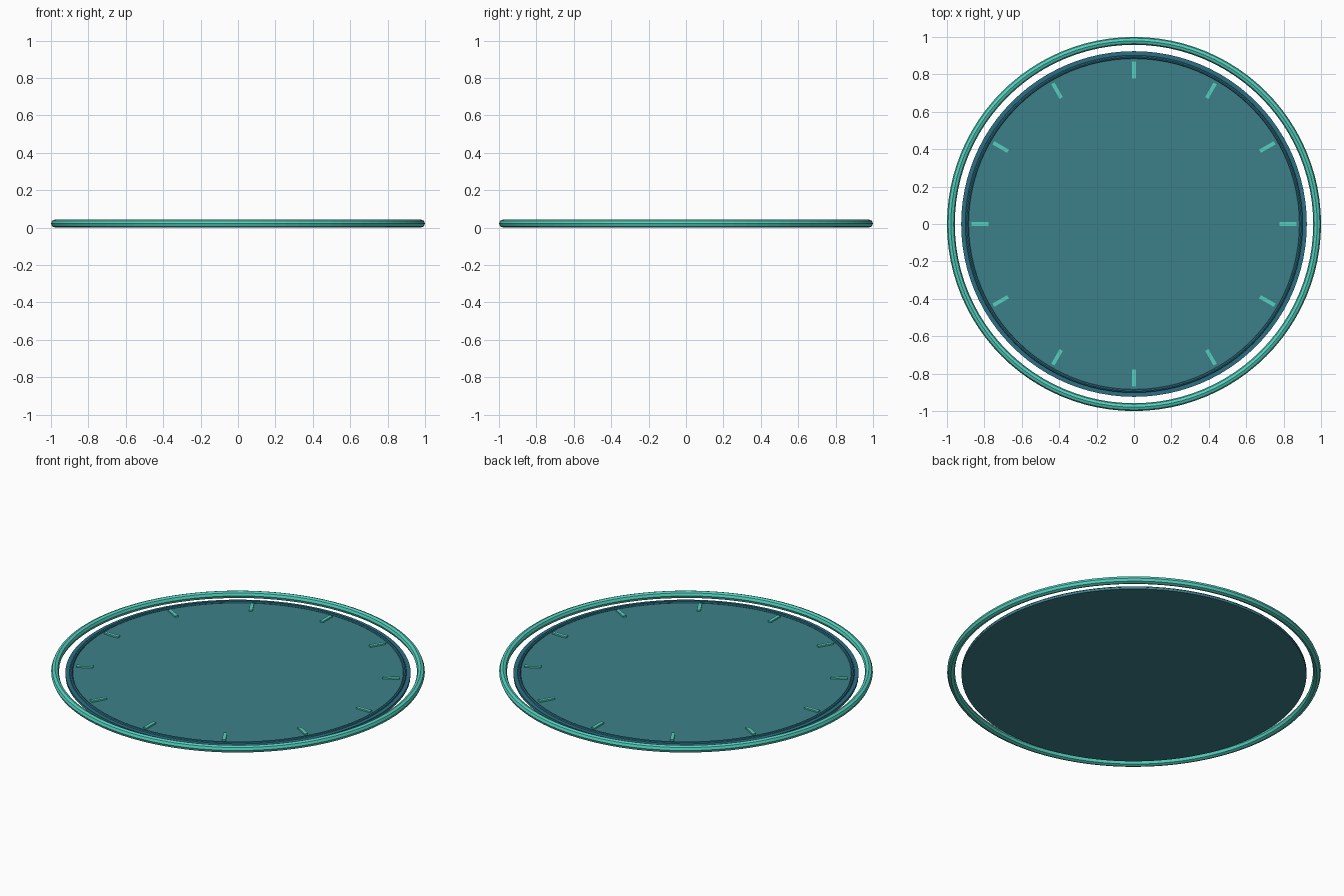
import bpy, bmesh, math
from mathutils import Matrix

if "Cube" in bpy.data.objects:
    bpy.data.objects.remove(bpy.data.objects["Cube"])


def mat(name, rgb):
    m = bpy.data.materials.new(name)
    lin = [((c / 255 + 0.055) / 1.055) ** 2.4 for c in rgb]
    m.diffuse_color = (*lin, 1)
    m.use_nodes = True
    m.node_tree.nodes["Principled BSDF"].inputs["Base Color"].default_value = m.diffuse_color
    return m


MINT = mat("mint", (84, 208, 190))
TEAL = mat("teal", (60, 128, 136))
BLUE = mat("deep_blue_teal", (44, 112, 132))


def lathe(name, profile, material, steps=96):
    """Revolve a closed (radius, z) profile about the z axis."""
    bm = bmesh.new()
    rings = []
    for i in range(steps):
        a = 2 * math.pi * i / steps
        rings.append([bm.verts.new((r * math.cos(a), r * math.sin(a), z)) for r, z in profile])
    n = len(profile)
    for i in range(steps):
        p, q = rings[i], rings[(i + 1) % steps]
        for j in range(n):
            k = (j + 1) % n
            bm.faces.new((p[j], q[j], q[k], p[k]))
    finish(name, bm, material)


def finish(name, bm, material):
    bmesh.ops.recalc_face_normals(bm, faces=bm.faces)
    me = bpy.data.meshes.new(name)
    bm.to_mesh(me)
    bm.free()
    me.materials.append(material)
    ob = bpy.data.objects.new(name, me)
    bpy.context.collection.objects.link(ob)


def circle(radius, z, r, n=8):
    return [(radius + r * math.cos(2 * math.pi * i / n), z + r * math.sin(2 * math.pi * i / n))
            for i in range(n)]


# Floating outer ring
lathe("outer_ring", circle(0.979, 0.022, 0.021), MINT)

# Round dial plate
bm = bmesh.new()
bmesh.ops.create_cone(bm, cap_ends=True, segments=96, radius1=0.923, radius2=0.923, depth=0.015,
                      matrix=Matrix.Translation((0, 0, 0.0075)))
finish("dial_plate", bm, TEAL)

# Border band and thin raised bead
lathe("border_band", [(0.90, 0.012), (0.924, 0.012), (0.924, 0.016), (0.90, 0.016)], BLUE)
lathe("border_bead", circle(0.893, 0.016, 0.009), BLUE)

# Twelve hour marks
bm = bmesh.new()
for i in range(12):
    m = (Matrix.Rotation(math.radians(30 * i), 4, 'Z') @ Matrix.Translation((0.823, 0, 0.0175))
         @ Matrix.Diagonal((0.09, 0.02, 0.011, 1)))
    bmesh.ops.create_cube(bm, size=1, matrix=m)
finish("hour_marks", bm, MINT)
